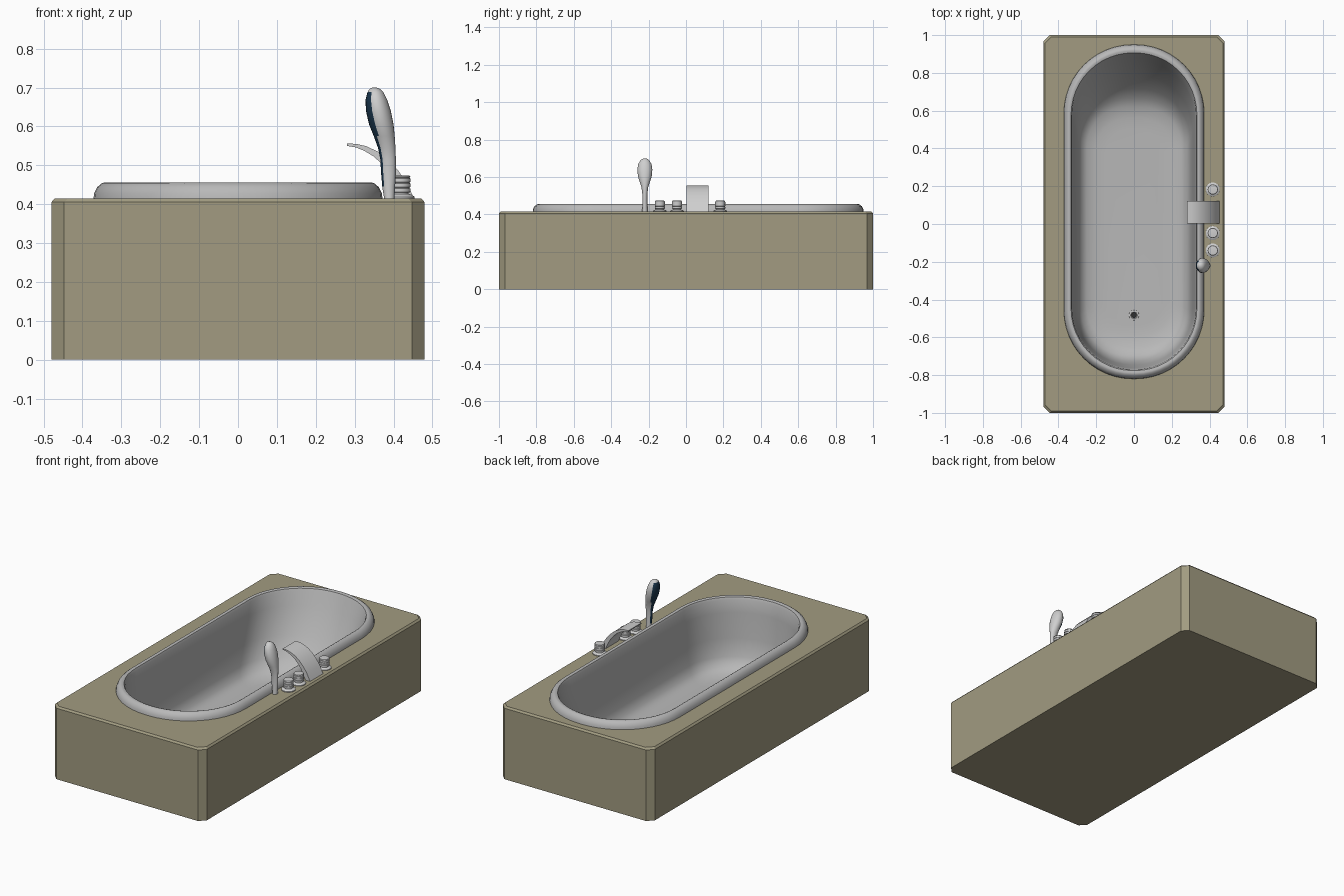
import bpy
import bmesh
from math import sin, cos, pi

cube = bpy.data.objects.get("Cube")
if cube:
    bpy.data.objects.remove(cube, do_unlink=True)


def material(name, r, g, b):
    m = bpy.data.materials.new(name)
    m.use_nodes = True
    m.diffuse_color = (r, g, b, 1)
    bsdf = next(n for n in m.node_tree.nodes if n.type == "BSDF_PRINCIPLED")
    bsdf.inputs["Base Color"].default_value = (r, g, b, 1)
    return m


KHAKI = material("khaki panel", 0.36, 0.33, 0.22)
ENAMEL = material("grey white enamel", 0.48, 0.48, 0.48)
CHROME = material("pale chrome", 0.62, 0.62, 0.62)
NAVY = material("dark navy", 0.01, 0.035, 0.07)
DARK = material("drain dark", 0.03, 0.03, 0.03)


def loft(name, rings, mats, start=True, end=True, smooth=True, rule=None):
    """Join rings of points with quads and cap the chosen ends."""
    bm = bmesh.new()
    loops = [[bm.verts.new(p) for p in ring] for ring in rings]
    for a, b in zip(loops, loops[1:]):
        for i in range(len(a)):
            j = (i + 1) % len(a)
            bm.faces.new((a[i], a[j], b[j], b[i]))
    if start:
        bm.faces.new(loops[0][::-1])
    if end:
        bm.faces.new(loops[-1])
    if start and end:
        bmesh.ops.recalc_face_normals(bm, faces=bm.faces)
    bm.normal_update()
    if rule:
        for f in bm.faces:
            f.material_index = rule(f)
    mesh = bpy.data.meshes.new(name)
    bm.to_mesh(mesh)
    bm.free()
    for m in mats:
        mesh.materials.append(m)
    ob = bpy.data.objects.new(name, mesh)
    bpy.context.collection.objects.link(ob)
    if smooth:
        bpy.ops.object.select_all(action="DESELECT")
        ob.select_set(True)
        bpy.context.view_layer.objects.active = ob
        bpy.ops.object.shade_smooth_by_angle(angle=0.7)
    return ob


def rounded(w, y0, y1, z, k=0.98, n=12):
    """Rounded rectangle; k is corner radius as a share of half width."""
    r = w * k
    corners = [(w - r, y1 - r), (r - w, y1 - r), (r - w, y0 + r), (w - r, y0 + r)]
    pts = []
    for q, (cx, cy) in enumerate(corners):
        for i in range(n + 1):
            a = (q + i / n) * pi / 2
            pts.append((cx + r * cos(a), cy + r * sin(a), z))
    return pts


def ellipse(cx, cy, z, rx, ry, n=24):
    return [(cx + rx * cos(2 * pi * i / n), cy + ry * sin(2 * pi * i / n), z)
            for i in range(n)]


def lathe(name, x, y, profile, mats, rule=None):
    return loft(name, [ellipse(x, y, z, r, r) for r, z in profile], mats, rule=rule)


# Surround: box with cut corners and a chamfered top edge
def panel_ring(inset, z):
    x, y, c = 0.48 - inset, 1 - inset, 0.033
    return [(x, c - y, z), (x, y - c, z), (x - c, y, z), (c - x, y, z),
            (-x, y - c, z), (-x, c - y, z), (c - x, -y, z), (x - c, -y, z)]


surround = loft("surround", [panel_ring(0, 0), panel_ring(0, 0.405),
                             panel_ring(0.009, 0.415)], [KHAKI], smooth=False)
cutter = loft("tub_opening_cutter", [rounded(0.355, -0.8, 0.93, 0.02),
                                     rounded(0.355, -0.8, 0.93, 0.6)],
              [KHAKI], smooth=False)
cutter.hide_render = True
cutter.hide_viewport = True
cut = surround.modifiers.new("opening", "BOOLEAN")
cut.operation = "DIFFERENCE"
cut.solver = "EXACT"
cut.object = cutter

# Tub: rolled rim, steep sides, sloping backrest
tub_rings = [
    (0.372, -0.82, 0.95, 0.412, 0.98), (0.37, -0.818, 0.948, 0.428, 0.98),
    (0.362, -0.81, 0.94, 0.444, 0.98), (0.35, -0.797, 0.927, 0.454, 0.98),
    (0.342, -0.788, 0.918, 0.456, 0.98), (0.333, -0.776, 0.906, 0.452, 0.98),
    (0.328, -0.77, 0.9, 0.44, 0.98), (0.322, -0.762, 0.87, 0.37, 0.98),
    (0.31, -0.745, 0.79, 0.23, 0.95), (0.298, -0.725, 0.715, 0.13, 0.9),
    (0.28, -0.695, 0.665, 0.085, 0.88), (0.25, -0.65, 0.62, 0.063, 0.85),
    (0.2, -0.59, 0.56, 0.053, 0.85), (0.15, -0.54, 0.5, 0.05, 0.85)]
loft("tub", [rounded(*t) for t in tub_rings], [ENAMEL], start=False)

# Drain: ring with a dark sunken centre
lathe("drain", 0, -0.483,
      [(0.027, 0.049), (0.026, 0.055), (0.018, 0.057), (0.014, 0.052)],
      [CHROME, DARK],
      lambda f: int(f.normal.z > 0.9 and f.calc_center_median().z < 0.053))

# Tap knobs: flange, stem and grooved grip
knob = [(0.037, 0.413), (0.037, 0.419), (0.03, 0.424), (0.022, 0.426), (0.022, 0.43)]
for step in range(3):
    z = 0.43 + step * 0.013
    knob += [(0.027, z + 0.001), (0.027, z + 0.01), (0.0245, z + 0.011), (0.0245, z + 0.013)]
knob += [(0.027, 0.47), (0.025, 0.473), (0.018, 0.474)]
for label, y in (("front", -0.14), ("middle", -0.048), ("back", 0.183)):
    lathe(label + "_knob", 0.417, y, knob, [CHROME])

# Spout: wide curved blade arching over the rim
blade = [(0.28, 0.556, 0.28, 0.55), (0.305, 0.555, 0.303, 0.546),
         (0.33, 0.549, 0.325, 0.537), (0.358, 0.536, 0.35, 0.522),
         (0.385, 0.515, 0.374, 0.499), (0.41, 0.489, 0.395, 0.472),
         (0.433, 0.456, 0.411, 0.443), (0.454, 0.413, 0.424, 0.413)]
loft("spout", [[(xa, 0.003, za), (xa, 0.121, za), (xb, 0.121, zb), (xb, 0.003, zb)]
               for xa, za, xb, zb in blade], [CHROME])

# Hand shower: left edge, right edge, half depth, height
shower = [(0.376, 0.402, 0.015, 0.413), (0.371, 0.404, 0.013, 0.445),
          (0.368, 0.406, 0.013, 0.48), (0.366, 0.406, 0.014, 0.515),
          (0.36, 0.405, 0.018, 0.545), (0.349, 0.403, 0.028, 0.575),
          (0.337, 0.4, 0.037, 0.605), (0.329, 0.393, 0.04, 0.64),
          (0.328, 0.384, 0.036, 0.668), (0.333, 0.374, 0.025, 0.688),
          (0.338, 0.366, 0.015, 0.696), (0.346, 0.356, 0.005, 0.7)]


def spray_face(f):
    z = f.calc_center_median().z
    return int(f.normal.x < -0.6 and 0.46 < z < 0.692)


loft("hand_shower", [ellipse((a + b) / 2, -0.22, z, (b - a) / 2, d)
                     for a, b, d, z in shower], [CHROME, NAVY], rule=spray_face)
